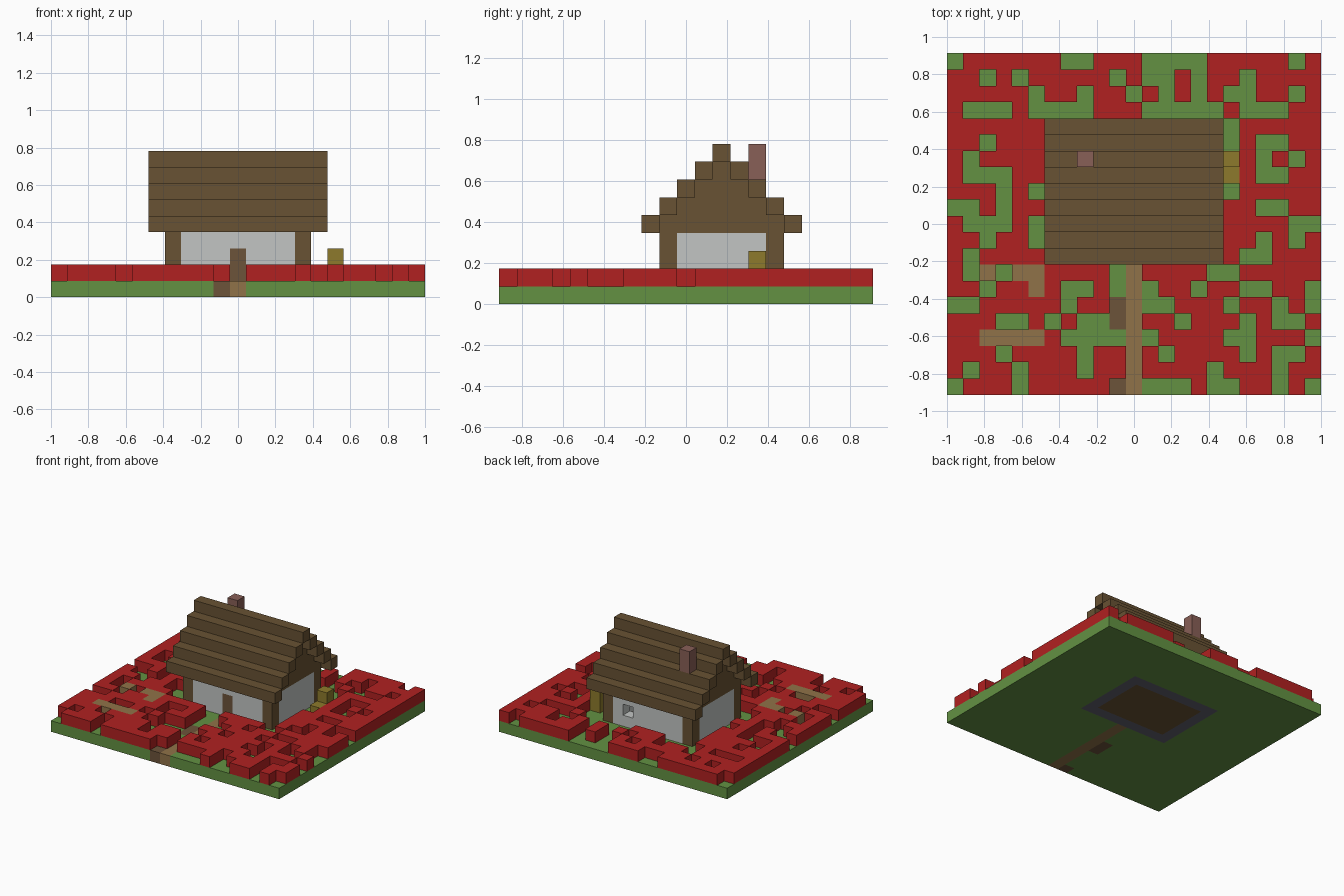
import bpy
import bmesh

cube = bpy.data.objects.get("Cube")
if cube:
    bpy.data.objects.remove(cube, do_unlink=True)

COLS, ROWS = 23, 21
S = 2 / COLS


def material(name, r, g, b):
    m = bpy.data.materials.new(name)
    m.use_nodes = True
    m.diffuse_color = (r, g, b, 1)
    m.node_tree.nodes["Principled BSDF"].inputs["Base Color"].default_value = (r, g, b, 1)
    return m


grass = material("grass green", .125, .285, .055)
red = material("flower red", .44, .015, .015)
timber = material("timber brown", .14, .085, .033)
plaster = material("plaster white", .54, .56, .55)
tan = material("dirt tan", .28, .17, .065)
soil = material("dark soil", .15, .088, .042)
straw = material("straw yellow", .27, .195, .025)
brick = material("brick pink", .25, .115, .095)
stone = material("stone grey", .12, .12, .155)

AXES = [(1, 0, 0), (0, 1, 0), (0, 0, 1)]


def blocks(name, cells, mat):
    """Outer skin of a set of (column, row from front, level) blocks."""
    cells = set(cells)
    bm = bmesh.new()
    verts = {}

    def vert(p):
        if p not in verts:
            verts[p] = bm.verts.new(((p[0] - COLS / 2) * S, (p[1] - ROWS / 2) * S, p[2] * S))
        return verts[p]

    for c in sorted(cells):
        for a in range(3):
            u, v = AXES[(a + 1) % 3], AXES[(a + 2) % 3]
            for side in (0, 1):
                step = side * 2 - 1
                if tuple(c[i] + step * AXES[a][i] for i in range(3)) in cells:
                    continue
                loop = [(0, 0), (1, 0), (1, 1), (0, 1)]
                if not side:
                    loop.reverse()
                bm.faces.new([vert(tuple(c[i] + side * AXES[a][i] + s * u[i] + t * v[i]
                                         for i in range(3))) for s, t in loop])
    mesh = bpy.data.meshes.new(name)
    bm.to_mesh(mesh)
    bm.free()
    mesh.materials.append(mat)
    obj = bpy.data.objects.new(name, mesh)
    bpy.context.collection.objects.link(obj)
    return obj


def box(x0, x1, y0, y1, z0, z1):
    return {(x, y, z) for x in range(x0, x1 + 1)
            for y in range(y0, y1 + 1) for z in range(z0, z1 + 1)}


# Garden plan, back to front: G grass, R flowers, L log, P path, D soil, Y straw
UNDER = "G" * 11
plan = [
    "GRRRRRRGGRRRGGGGRRRRRGR",
    "RRGRGRRRRRGRGGRGRRGRRRR",
    "RRRRRGRRGRRGRGRGRGGRRGR",
    "RGGGRGGGGRRRGGGGGRGGGRR",
    "RRRRRR" + UNDER + "GRRRRR",
    "RRGRRR" + UNDER + "GRGGRR",
    "RGRRRR" + UNDER + "YRGRGR",
    "RGGGRR" + UNDER + "YRGGRR",
    "RRRGRG" + UNDER + "GRRRRR",
    "GGRGRR" + UNDER + "RRGGRR",
    "RGGGRG" + UNDER + "RRRRGG",
    "RRGRRG" + UNDER + "RRGRGR",
    "RGRRRR" + "GGGGGPGGGGG" + "RGGRRR",
    "RGLGLLRRRRGPRRRRGGRRRRR",
    "RRGRRLRGGRGPGRRGRRGGRRG",
    "GGRRRRRGRRDPGGRRRGRRGRG",
    "RRRGGRGRGGDPRRGRRRGRGGR",
    "RRLLLLRGGGGPGRRRRGGRRRG",
    "RRRGRRRRGRRPRGRRRRGRGGR",
    "RGRRGRRRGRRPRRRRGRRRGRR",
    "GRRRGRRRRRDPGGGRGGRRGRG",
]


def plot(letter, level):
    return {(x, ROWS - 1 - r, level) for r, row in enumerate(plan)
            for x, ch in enumerate(row) if ch == letter}


# Ground, foundation and garden
footprint = box(7, 15, 9, 15, 0, 0)
floor = box(8, 14, 10, 14, 0, 0)
path, bare = plot("P", 0), plot("D", 0)
blocks("lawn", box(0, COLS - 1, 0, ROWS - 1, 0, 0) - footprint - path - bare, grass)
blocks("foundation", footprint - floor, stone)
blocks("floor", floor, timber)
blocks("path", path, tan)
blocks("bare_soil", bare, soil)
blocks("flower_beds", plot("R", 1), red)
blocks("logs", plot("L", 1), tan)
blocks("straw_bales", plot("Y", 1) | {(17, 14, 2)}, straw)

# Walls with corner posts, a door and a rear window opening
posts = {c for x in (7, 15) for y in (9, 15) for c in box(x, x, y, y, 1, 3)}
door = box(11, 11, 9, 9, 1, 2)
window = {(13, 15, 2)}
walls = box(7, 15, 9, 15, 1, 3) - box(8, 14, 10, 14, 1, 3) - posts - door - window
blocks("walls", walls, plaster)
blocks("corner_posts", posts, timber)
blocks("door", door, soil)

# Stepped roof courses, each mirrored about the ridge, over filled gables
gables = set()
for k in range(5):
    course = box(6, 16, 8 + k, 8 + k, 4 + k, 4 + k) | box(6, 16, 16 - k, 16 - k, 4 + k, 4 + k)
    blocks("roof_course_%d" % (k + 1), course, timber)
    for x in (7, 15):
        gables |= box(x, x, 9 + k, 15 - k, 4 + k, 4 + k)
gables |= box(7, 15, 9, 9, 4, 4) | box(7, 15, 15, 15, 4, 4)
blocks("gables_and_wall_plates", gables, timber)

# Chimney through the rear slope
blocks("chimney", box(8, 8, 14, 14, 1, 8) - {(8, 14, 6)}, brick)
